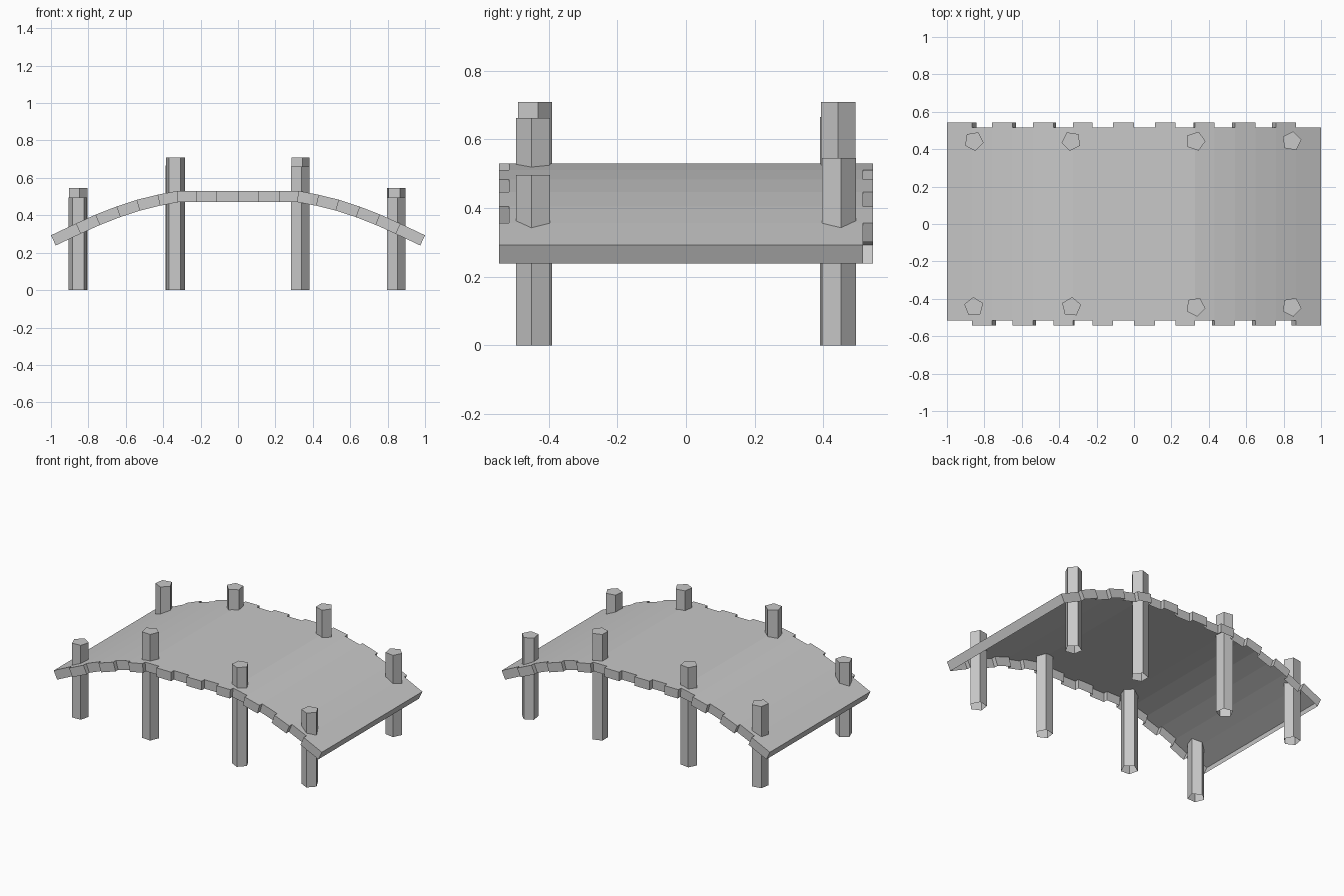
import bpy
import math
from mathutils import Vector

if "Cube" in bpy.data.objects:
    bpy.data.objects.remove(bpy.data.objects["Cube"], do_unlink=True)

# One plain grey for the whole bridge
grey = bpy.data.materials.new("weathered grey")
grey.use_nodes = True
tone = (0.58, 0.58, 0.58, 1)
grey.diffuse_color = tone
grey.node_tree.nodes["Principled BSDF"].inputs["Base Color"].default_value = tone


def add_mesh(name, verts, faces):
    mesh = bpy.data.meshes.new(name)
    mesh.from_pydata(verts, [], faces)
    mesh.materials.append(grey)
    obj = bpy.data.objects.new(name, mesh)
    bpy.context.collection.objects.link(obj)


# Top line of the deck: flat middle, drooping ends (x, z)
half = [(0, 0.53), (0.113, 0.53), (0.222, 0.53), (0.325, 0.53), (0.43, 0.51),
        (0.54, 0.483), (0.65, 0.447), (0.76, 0.404), (0.867, 0.356), (1, 0.293)]
top = [Vector((-x, 0, z)) for x, z in reversed(half[1:])]
top += [Vector((x, 0, z)) for x, z in half]

# Lower line: offset by the plank thickness, mitred at each joint
thickness = 0.06
bottom = []
for i, p in enumerate(top):
    before, after = top[max(i - 1, 0)], top[min(i + 1, len(top) - 1)]
    along = (after - before).normalized()
    bottom.append(p - thickness * Vector((-along.z, 0, along.x)))

# Planks shift alternately to the back and to the front
inner, outer = 0.516, 0.544
planks = len(top) - 1
front = [-inner if i % 2 == 0 else -outer for i in range(planks)]
back = [outer if i % 2 == 0 else inner for i in range(planks)]

# Deck shell, open underneath: tops, side walls, steps and end walls
deck_verts, deck_faces = [], []


def quad(*corners):
    start = len(deck_verts)
    deck_verts.extend(p + Vector((0, y, 0)) for p, y in corners)
    deck_faces.append(tuple(range(start, start + 4)))


def cross_wall(j, y1, y2):
    """Upright face across the deck at joint j."""
    quad((bottom[j], y1), (bottom[j], y2), (top[j], y2), (top[j], y1))


for i in range(planks):
    j, f, b = i + 1, front[i], back[i]
    quad((top[i], f), (top[j], f), (top[j], b), (top[i], b))
    quad((bottom[i], f), (bottom[j], f), (top[j], f), (top[i], f))
    quad((bottom[j], b), (bottom[i], b), (top[i], b), (top[j], b))
    if j < planks:
        cross_wall(j, back[j], back[i])
        cross_wall(j, front[i], front[j])
cross_wall(0, back[0], front[0])
cross_wall(planks, front[-1], back[-1])
add_mesh("plank_deck", deck_verts, deck_faces)

# Five-sided posts, open at the foot: x, front height and turn, back height and turn
posts = [(-0.856, 0.496, 21, 0.545, -9), (-0.335, 0.708, 13, 0.665, 45),
         (0.329, 0.662, -8, 0.708, 0), (0.843, 0.496, -8, 0.545, 9)]
radius, post_y, sides = 0.053, 0.443, 5
for number, (x, front_h, front_turn, back_h, back_turn) in enumerate(posts, 1):
    for side, y, height, turn in (("front", -post_y, front_h, front_turn),
                                  ("back", post_y, back_h, back_turn)):
        angles = [math.radians(turn + 360 / sides * k) for k in range(sides)]
        verts = [(x + radius * math.cos(a), y + radius * math.sin(a), z)
                 for z in (0, height) for a in angles]
        faces = [(k, (k + 1) % sides, sides + (k + 1) % sides, sides + k)
                 for k in range(sides)]
        faces.append(tuple(range(sides, 2 * sides)))
        add_mesh(f"{side}_post_{number}", verts, faces)
